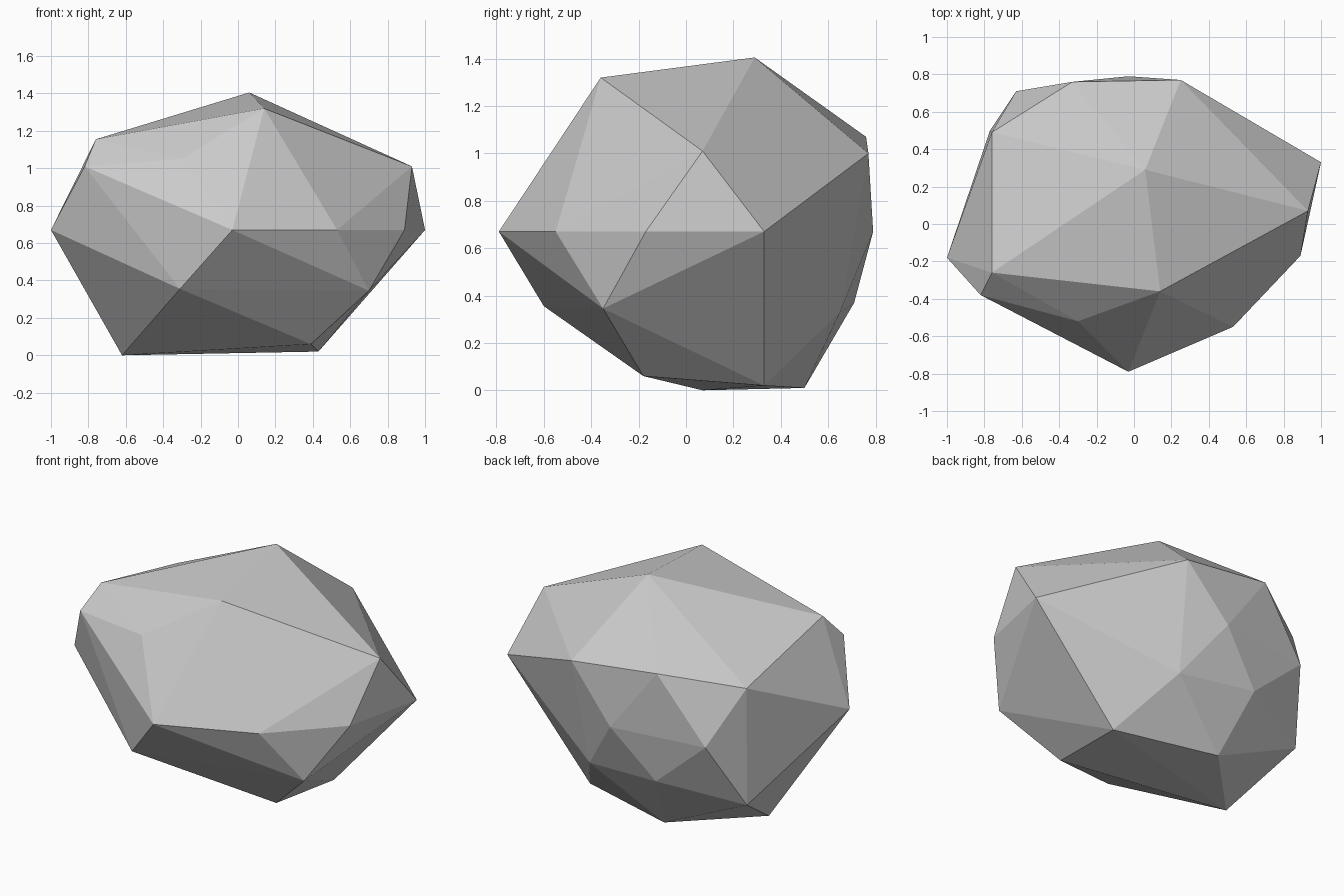
import bpy
import bmesh

default_cube = bpy.data.objects.get("Cube")
if default_cube:
    bpy.data.objects.remove(default_cube, do_unlink=True)


def make_material(name, value):
    material = bpy.data.materials.new(name)
    material.use_nodes = True
    colour = (value, value, value, 1)
    material.diffuse_color = colour
    shader = next(node for node in material.node_tree.nodes
                  if node.type == "BSDF_PRINCIPLED")
    shader.inputs["Base Color"].default_value = colour
    return material


def build_hull(name, corners, material):
    """Wrap the corner points in a faceted convex shell."""
    mesh = bpy.data.meshes.new(name)
    shell = bmesh.new()
    for corner in corners:
        shell.verts.new(corner)
    bmesh.ops.convex_hull(shell, input=shell.verts[:], use_existing_faces=False)
    loose = [vert for vert in shell.verts if not vert.link_faces]
    bmesh.ops.delete(shell, geom=loose, context="VERTS")
    bmesh.ops.recalc_face_normals(shell, faces=shell.faces[:])
    for face in shell.faces:
        face.smooth = False
    shell.to_mesh(mesh)
    shell.free()
    mesh.materials.append(material)
    rock = bpy.data.objects.new(name, mesh)
    bpy.context.scene.collection.objects.link(rock)
    return rock


# Peak and the ridge running down from it
crown = [(.06, .29, 1.405), (.14, -.36, 1.32), (-.76, -.26, 1.155)]

# Shoulder corners around the upper part
shoulder = [(-.3, -.52, 1.05), (.93, .07, 1.01), (.25, .77, 1),
            (-.33, .76, 1.07), (-.76, .49, .99), (-.82, -.38, 1.01)]

# Widest ring, all at one height
waist_height = .67
waist_outline = [(-.03, -.79), (.53, -.55), (.89, -.17), (1, .33),
                 (-.03, .79), (-.63, .71), (-1, -.18)]
waist = [(x, y, waist_height) for x, y in waist_outline]

# Tapering underside
belly = [(-.31, -.6, .355), (.7, -.35, .345), (.21, .65, .33),
         (-.29, .71, .37), (-.77, .5, .27)]

# Corners the rock rests on
foot = [(.39, -.18, .06), (.43, .33, .02), (-.2, .5, .01), (-.62, .07, 0)]

stone_grey = make_material("stone grey", .6)
build_hull("rock", crown + shoulder + waist + belly + foot, stone_grey)
